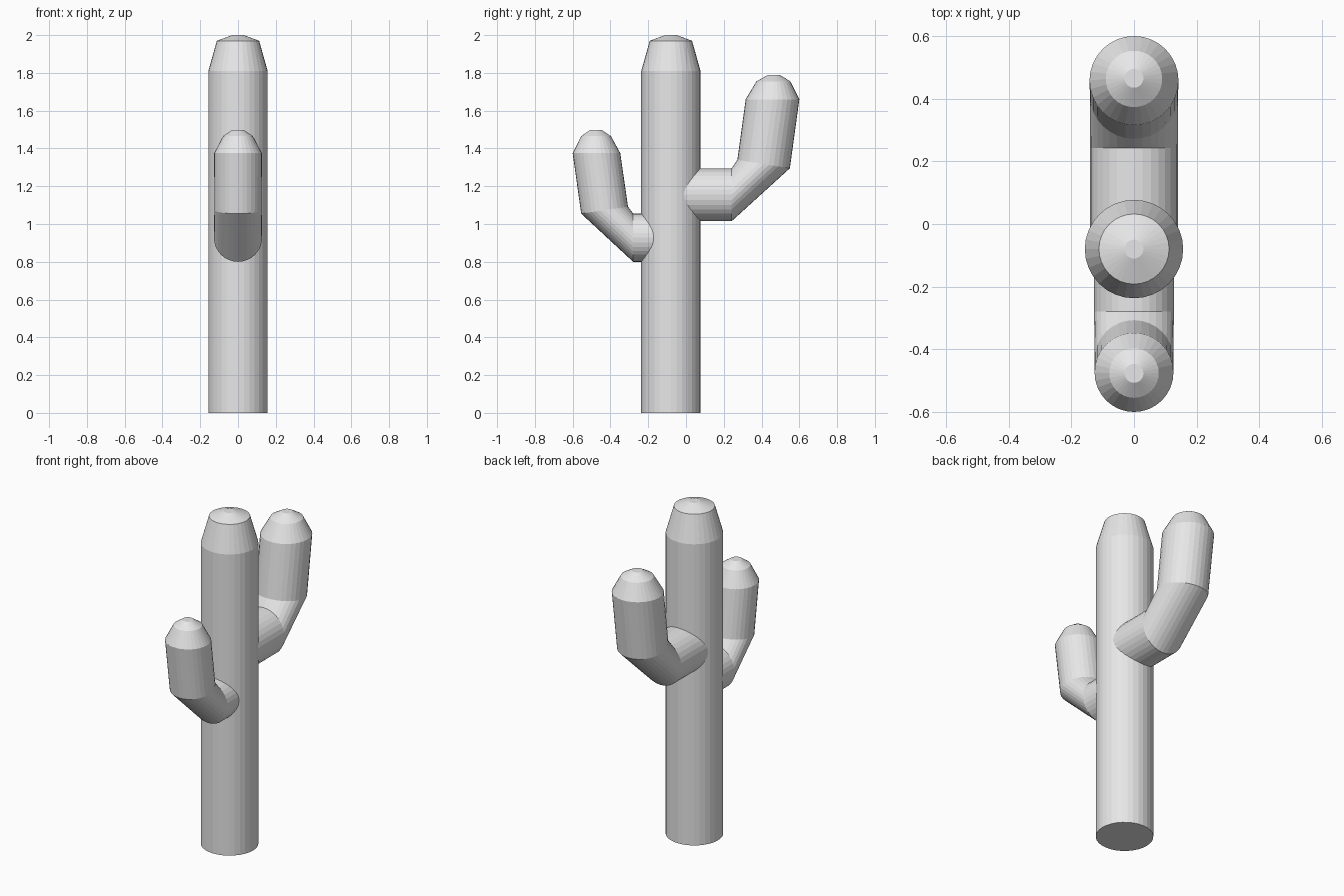
import bpy, bmesh, math
from mathutils import Vector

SIDES = 32
TRUNK_Y = -0.08

cube = bpy.data.objects.get("Cube")
if cube:
    bpy.data.objects.remove(cube, do_unlink=True)

grey = bpy.data.materials.new("plain grey")
grey.use_nodes = True
colour = (0.8, 0.8, 0.8, 1)
grey.diffuse_color = colour
grey.node_tree.nodes["Principled BSDF"].inputs["Base Color"].default_value = colour


def tube(name, sections):
    """Skin round rings; each is the (y, z) of its inner and outer edge."""
    bm = bmesh.new()
    rings = []
    for inner, outer in sections:
        a, b = Vector((0, *inner)), Vector((0, *outer))
        centre, reach = (a + b) / 2, (a - b) / 2
        side = Vector((reach.length, 0, 0))
        ring = []
        for i in range(SIDES):
            t = math.tau * i / SIDES
            ring.append(bm.verts.new(centre + side * math.cos(t) + reach * math.sin(t)))
        rings.append(ring)
    for low, high in zip(rings, rings[1:]):
        for i in range(SIDES):
            j = (i + 1) % SIDES
            bm.faces.new((low[i], low[j], high[j], high[i]))
    bm.faces.new(rings[0])
    bm.faces.new(rings[-1])
    bmesh.ops.recalc_face_normals(bm, faces=bm.faces)
    mesh = bpy.data.meshes.new(name)
    bm.to_mesh(mesh)
    bm.free()
    mesh.materials.append(grey)
    obj = bpy.data.objects.new(name, mesh)
    bpy.context.collection.objects.link(obj)
    return obj


def level(y, radius, z):
    """A horizontal ring."""
    return (y - radius, z), (y + radius, z)


# Trunk with tapered tip
tube("trunk", [level(TRUNK_Y, r, z) for r, z in
               ((0.157, 0), (0.157, 1.81), (0.112, 1.97), (0.03, 2.0))])

# Large arm reaching back, then bending up to a domed tip
tube("back_arm", [
    ((TRUNK_Y, 1.295), (TRUNK_Y, 1.015)),
    ((0.242, 1.295), (0.242, 1.015)),
    ((0.272, 1.34), (0.55, 1.295)),
    level(0.458, 0.142, 1.66),
    level(0.463, 0.09, 1.755),
    level(0.465, 0.03, 1.79),
])

# Smaller arm reaching forward
tube("front_arm", [
    ((TRUNK_Y, 1.055), (TRUNK_Y, 0.80)),
    ((-0.28, 1.055), (-0.28, 0.80)),
    ((-0.307, 1.092), (-0.555, 1.055)),
    ((-0.348, 1.375), (-0.60, 1.375)),
    ((-0.397, 1.465), (-0.555, 1.465)),
    ((-0.447, 1.498), (-0.507, 1.498)),
])
